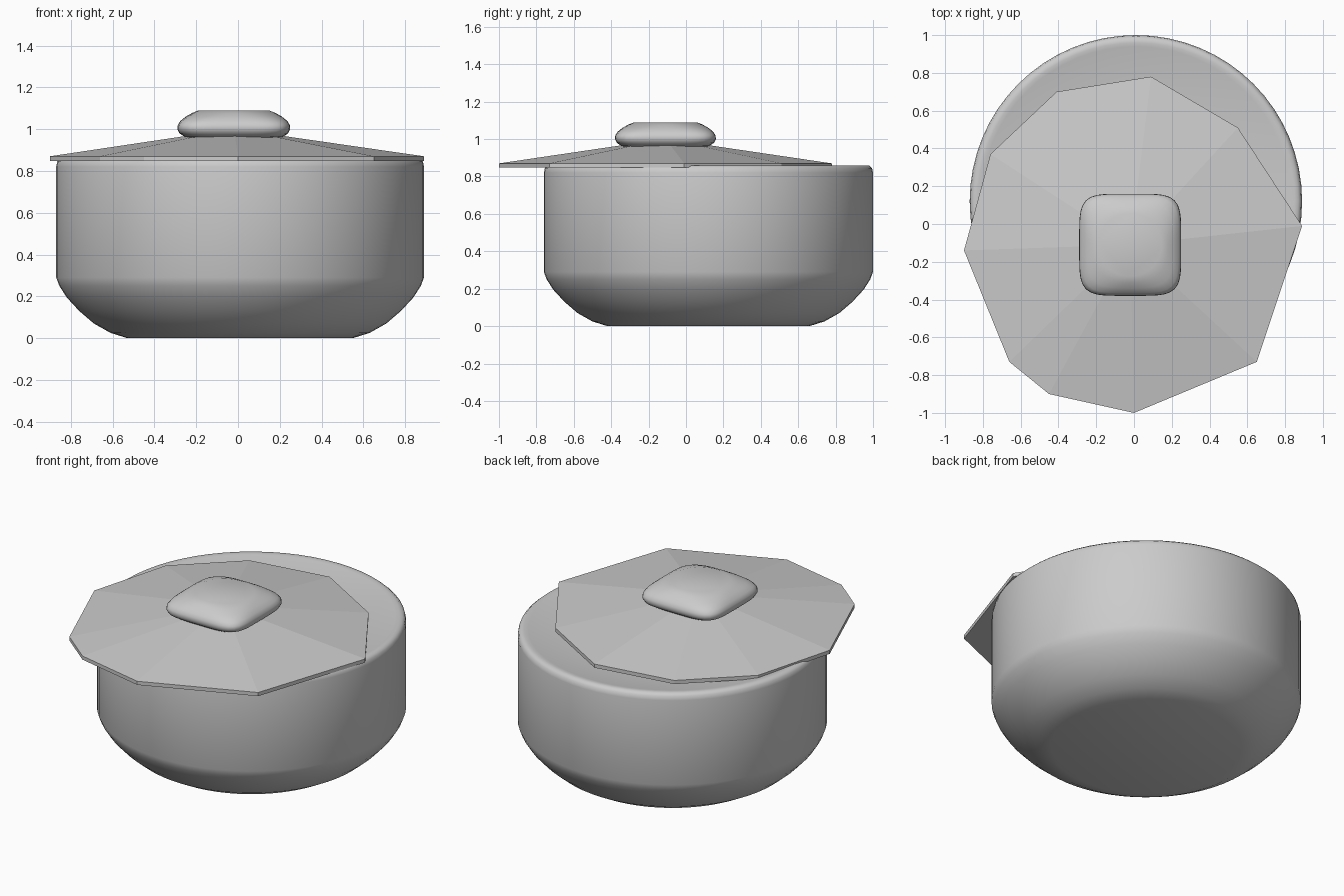
import bpy
import bmesh
from math import cos, sin, pi, radians

cube = bpy.data.objects.get("Cube")
if cube:
    bpy.data.objects.remove(cube, do_unlink=True)

steel = bpy.data.materials.new("brushed_grey")
steel.use_nodes = True
grey = (0.6, 0.6, 0.6, 1)
steel.diffuse_color = grey
steel.node_tree.nodes["Principled BSDF"].inputs["Base Color"].default_value = grey


def loft(name, rings, location, smooth=True):
    """Skin a stack of closed rings and cap both ends."""
    bm = bmesh.new()
    loops = [[bm.verts.new(p) for p in ring] for ring in rings]
    for low, high in zip(loops, loops[1:]):
        n = len(low)
        for i in range(n):
            j = (i + 1) % n
            bm.faces.new((low[i], low[j], high[j], high[i]))
    bm.faces.new(loops[0][::-1])
    bm.faces.new(loops[-1])
    bmesh.ops.recalc_face_normals(bm, faces=bm.faces)
    mesh = bpy.data.meshes.new(name)
    bm.to_mesh(mesh)
    bm.free()
    mesh.materials.append(steel)
    obj = bpy.data.objects.new(name, mesh)
    obj.location = location
    bpy.context.collection.objects.link(obj)
    if smooth:
        bpy.ops.object.select_all(action='DESELECT')
        obj.select_set(True)
        bpy.context.view_layer.objects.active = obj
        bpy.ops.object.shade_smooth_by_angle(angle=radians(40))
    return obj


def round_ring(radius, z, power=2, sides=64):
    """Circle for power 2, rounded square for higher powers."""
    ring = []
    for i in range(sides):
        c, s = cos(2 * pi * i / sides), sin(2 * pi * i / sides)
        r = radius / (abs(c) ** power + abs(s) ** power) ** (1 / power)
        ring.append((r * c, r * s, z))
    return ring


# Pot body: curved base, upright wall, rolled rim and shallow dished top
pot_profile = [(.54, 0), (.62, .025), (.70, .07), (.77, .13), (.83, .195),
               (.865, .25), (.88, .29), (.88, .82), (.875, .845), (.86, .858),
               (.84, .86), (.82, .857), (.66, .825), (.4, .815)]
loft("pot_body", [round_ring(r, z) for r, z in pot_profile], (.01, .12, 0))

# Lid: irregular faceted plate rising to a small flat crown
outline = [(.89, -.01), (.55, .51), (.09, .78), (-.41, .70), (-.76, .37),
           (-.90, -.14), (-.66, -.73), (-.45, -.90), (0, -1), (.65, -.73)]
lid_centre = (-.02, -.11)


def lid_ring(scale, z):
    return [((x - lid_centre[0]) * scale, (y - lid_centre[1]) * scale, z)
            for x, y in outline]


loft("lid", [lid_ring(1, .847), lid_ring(1, .87), lid_ring(.27, .966)],
     (*lid_centre, 0), smooth=False)

# Knob: rounded square cushion that blends into a round flat top
knob_profile = [(.20, .955, 4), (.235, .963, 4.5), (.26, .98, 5), (.27, 1.0, 5),
                (.268, 1.02, 5), (.255, 1.04, 4.5), (.23, 1.06, 3.5),
                (.20, 1.077, 2.6), (.168, 1.09, 2)]
loft("lid_knob", [round_ring(r, z, p) for r, z, p in knob_profile],
     (*lid_centre, 0))
